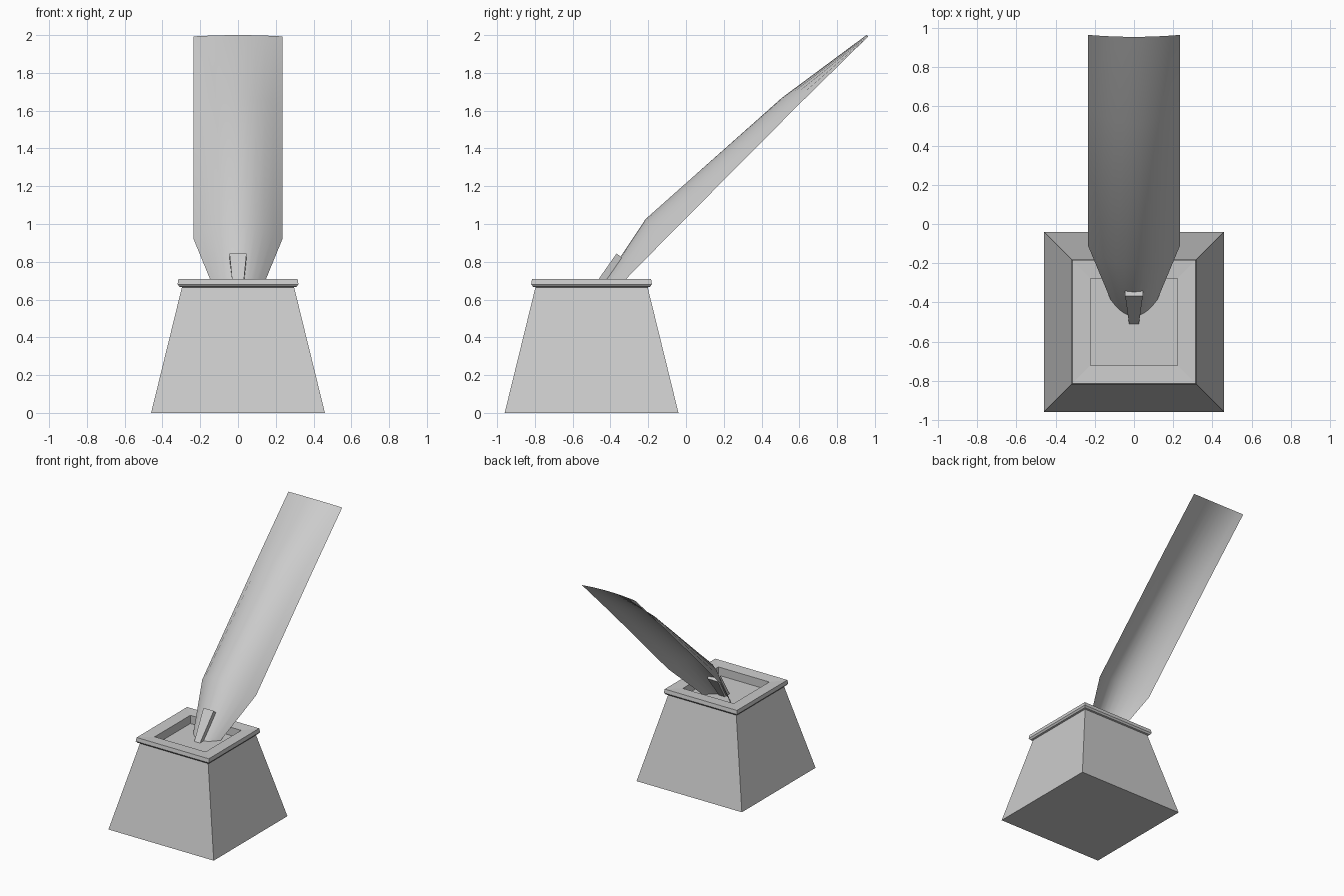
import bpy
import bmesh

if "Cube" in bpy.data.objects:
    bpy.data.objects.remove(bpy.data.objects["Cube"], do_unlink=True)

# One plain grey for everything
grey = bpy.data.materials.new("plain_grey")
grey.use_nodes = True
colour = (0.6, 0.6, 0.6, 1)
grey.diffuse_color = colour
grey.node_tree.nodes["Principled BSDF"].inputs["Base Color"].default_value = colour

POT_Y = -0.5
FLOOR = 0.64


def make_object(name, bm, smooth=False):
    mesh = bpy.data.meshes.new(name)
    bm.to_mesh(mesh)
    bm.free()
    mesh.materials.append(grey)
    obj = bpy.data.objects.new(name, mesh)
    bpy.context.collection.objects.link(obj)
    if smooth:
        bpy.ops.object.select_all(action="DESELECT")
        obj.select_set(True)
        bpy.context.view_layer.objects.active = obj
        bpy.ops.object.shade_smooth_by_angle(angle=0.6)
    return obj


def loft(bm, rows, closed):
    """Join successive rows of points with quads."""
    rings = [[bm.verts.new(p) for p in row] for row in rows]
    for low, high in zip(rings, rings[1:]):
        count = len(low)
        for i in range(count if closed else count - 1):
            j = (i + 1) % count
            bm.faces.new((low[i], low[j], high[j], high[i]))
    return rings


def square(half, z):
    corners = ((-1, -1), (1, -1), (1, 1), (-1, 1))
    return [(half * x, POT_Y + half * y, z) for x, y in corners]


# Pot: tapered body, overhanging rim and shallow recess in one square profile
profile = [(0.46, 0), (0.297, 0.665), (0.31, 0.668), (0.32, 0.681),
           (0.315, 0.71), (0.222, 0.705), (0.222, FLOOR)]
bm = bmesh.new()
rings = loft(bm, [square(h, z) for h, z in profile], True)
bm.faces.new(rings[0][::-1])
bm.faces.new(rings[-1])
make_object("pot", bm)

# Blade: arched sheet; each station has half width, edge y/z and centre y/z
stations = [
    (0.12, -0.385, FLOOR, -0.47, FLOOR),
    (0.235, -0.11, 0.92, -0.215, 1.025),
    (0.235, 0.595, 1.63, 0.51, 1.67),
    (0.235, 0.965, 1.993, 0.955, 2.0),
]
STEPS = 10
rows = []
for half, ey, ez, cy, cz in stations:
    row = []
    for i in range(STEPS + 1):
        t = 2 * i / STEPS - 1
        arch = 1 - t * t
        row.append((half * t, ey + (cy - ey) * arch, ez + (cz - ez) * arch))
    rows.append(row)
bm = bmesh.new()
loft(bm, rows, False)
make_object("blade", bm, smooth=True)

# Clip: tapered wedge straddling the foot of the blade
bm = bmesh.new()
clip_rows = []
for half, front, back in ((0.025, (-0.51, FLOOR), (-0.447, FLOOR)),
                          (0.045, (-0.367, 0.845), (-0.33, 0.81))):
    clip_rows.append([(-half, *front), (half, *front), (half, *back), (-half, *back)])
rings = loft(bm, clip_rows, True)
bm.faces.new(rings[0][::-1])
bm.faces.new(rings[1])
make_object("clip", bm)
